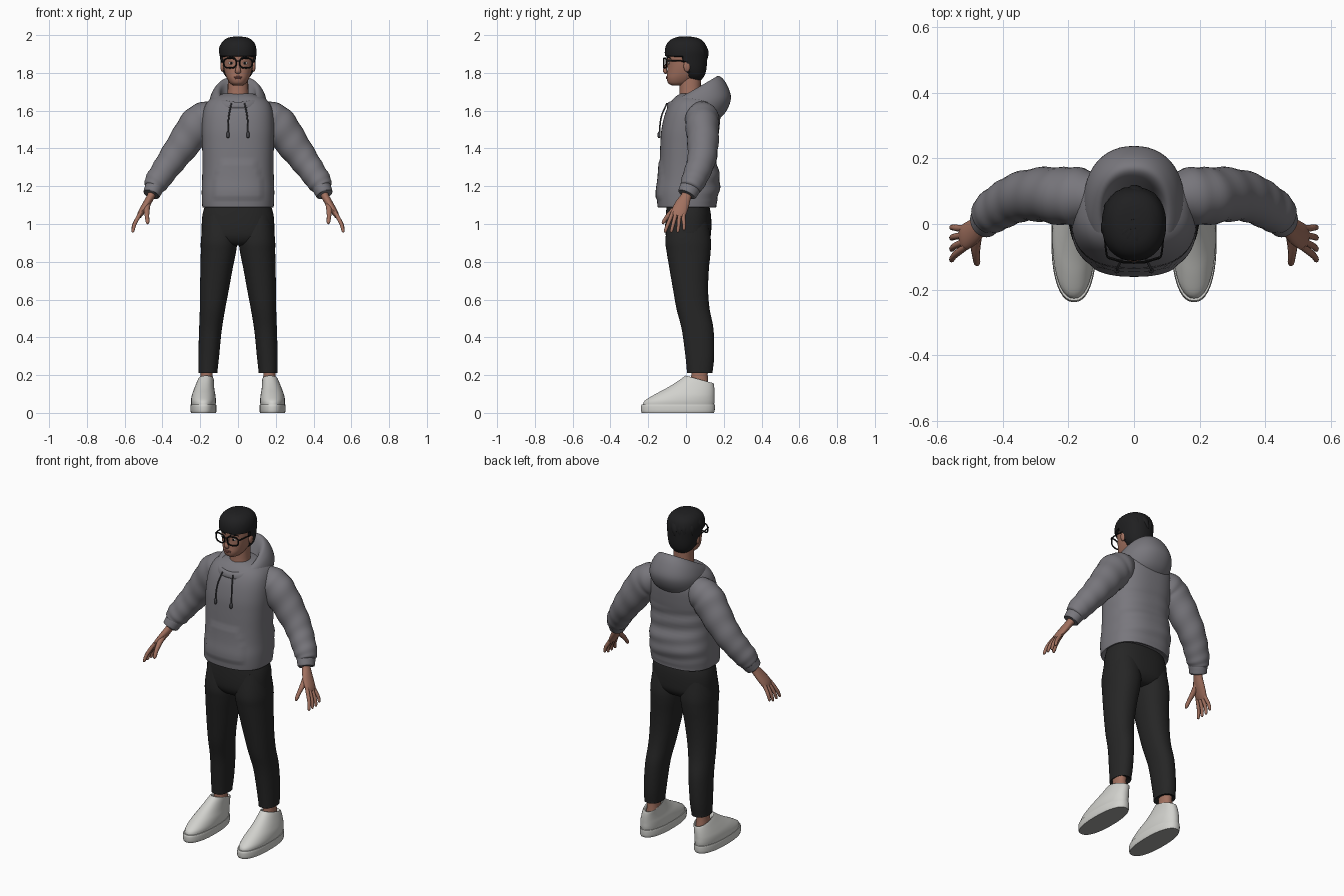
import bpy, bmesh, math, random
from mathutils import Vector

random.seed(4)


def mat(name, r, g, b):
    m = bpy.data.materials.new(name)
    m.diffuse_color = (r, g, b, 1)
    return m


GREY = mat("hoodie grey", 0.19, 0.185, 0.205)
CORD = mat("cord grey", 0.06, 0.06, 0.068)
BLACK = mat("trouser black", 0.019, 0.019, 0.019)
SKIN = mat("skin", 0.36, 0.165, 0.115)
LIP = mat("lips", 0.29, 0.11, 0.09)
HAIR = mat("hair black", 0.014, 0.014, 0.015)
FRAME = mat("frame black", 0.006, 0.006, 0.006)
WHITE = mat("shoe white", 0.64, 0.64, 0.61)
SOLE = mat("sole grey", 0.35, 0.35, 0.34)
EYE = mat("eye white", 0.75, 0.72, 0.7)


def spline(rows, n):
    """Smooth in-between rows through the given rows (Catmull-Rom)."""
    out = []
    for i in range(len(rows) - 1):
        p = [rows[max(i - 1, 0)], rows[i], rows[i + 1], rows[min(i + 2, len(rows) - 1)]]
        for k in range(n):
            t = k / n
            out.append([0.5 * (2 * b + (c - a) * t + (2 * a - 5 * b + 4 * c - d) * t * t
                               + (3 * b - a - 3 * c + d) * t ** 3) for a, b, c, d in zip(*p)])
    return out + [list(rows[-1])]


def finish(name, bm, material, mirror):
    bmesh.ops.recalc_face_normals(bm, faces=bm.faces)
    me = bpy.data.meshes.new(name)
    bm.to_mesh(me)
    bm.free()
    me.materials.append(material)
    ob = bpy.data.objects.new(name, me)
    bpy.context.collection.objects.link(ob)
    if mirror:
        ob.modifiers.new("mirror", 'MIRROR').use_mirror_merge = False
    return ob


def skin_rings(name, rings, material, mirror, closed=False):
    bm = bmesh.new()
    vs = [[bm.verts.new(p) for p in r] for r in rings]
    n = len(vs[0])
    pairs = list(zip(vs, vs[1:])) + ([(vs[-1], vs[0])] if closed else [])
    for a, b in pairs:
        for j in range(n):
            bm.faces.new((a[j], a[(j + 1) % n], b[(j + 1) % n], b[j]))
    if not closed:
        bm.faces.new(vs[0])
        bm.faces.new(vs[-1])
    return finish(name, bm, material, mirror)


def power(v, e):
    return math.copysign(abs(v) ** (2 / e), v)


def loft(name, rows, material, mirror=False, e=2.2, n=4, seg=40, x=0):
    """Rows: x centre, half width, front y, front z, back y, back z."""
    rings = []
    for cx, rx, fy, fz, by, bz in spline(rows, n):
        ring = []
        for j in range(seg):
            a = 2 * math.pi * j / seg
            s = power(math.sin(a), e)
            ring.append((cx + rx * power(math.cos(a), e),
                         (fy + by) / 2 + s * (by - fy) / 2, (fz + bz) / 2 + s * (bz - fz) / 2))
        rings.append(ring)
    return skin_rings(name, rings, material, mirror)


def level(rows, x=0):
    """Level rings from z, half width, front y, back y (and optional x centre)."""
    return [(r[4] if len(r) > 4 else x, r[1], r[2], r[0], r[3], r[0]) for r in rows]


def tube(name, rows, material, mirror=False, ref=(0, 1, 0), n=4, seg=14, fold=0, closed=False):
    """Rows: x, y, z, radius along ref, radius across it."""
    pts = [r for r in rows] if closed else spline(rows, n)
    m, rings = len(pts), []
    for i, (x, y, z, ra, rb) in enumerate(pts):
        p, q = (pts[i - 1], pts[(i + 1) % m]) if closed else (pts[max(i - 1, 0)], pts[min(i + 1, m - 1)])
        t = (Vector(q[:3]) - Vector(p[:3])).normalized()
        b = Vector(ref)
        b = (b - t * b.dot(t)).normalized()
        c = t.cross(b)
        ring = []
        for j in range(seg):
            a = 2 * math.pi * j / seg
            k = 1 + fold * math.sin(i * 1.1 + 1.5 * math.sin(a + 0.6))
            ring.append(Vector((x, y, z)) + b * ra * k * math.cos(a) + c * rb * k * math.sin(a))
        rings.append(ring)
    return skin_rings(name, rings, material, mirror, closed)


def ball(name, loc, size, material, mirror=False):
    bm = bmesh.new()
    bmesh.ops.create_uvsphere(bm, u_segments=16, v_segments=10, radius=1)
    for v in bm.verts:
        v.co = [l + s * c for l, s, c in zip(loc, size, v.co)]
    return finish(name, bm, material, mirror)


# hoodie body, with a pocket pushed out of the front
body = loft("hoodie_body", level([
    (1.10, .165, -.13, .135), (1.088, .185, -.148, .158), (1.105, .19, -.152, .162),
    (1.17, .192, -.155, .175), (1.24, .19, -.146, .18), (1.32, .188, -.14, .165),
    (1.42, .19, -.136, .166), (1.50, .192, -.13, .176), (1.58, .187, -.112, .182),
    (1.635, .17, -.088, .172), (1.67, .135, -.06, .155), (1.69, .08, -.03, .12)]),
    GREY, e=2.5, n=5, seg=64)
for v in body.data.vertices:
    x, y, z = v.co
    if y < -.05 and 1.14 < z < 1.33 and abs(x) < .13 - max(0, z - 1.22) * .4:
        v.co.y -= .006
    if y > 0 and 1.13 < z < 1.45:
        v.co.y += .004 * math.sin(z * 70 + x * 9)

# hood lying on the shoulders
loft("hood", [(0, .13, -.08, 1.60, .14, 1.53), (0, .15, -.10, 1.615, .205, 1.585),
              (0, .152, -.10, 1.632, .238, 1.665), (0, .137, -.092, 1.645, .215, 1.74),
              (0, .112, -.08, 1.645, .178, 1.782), (0, .094, -.07, 1.632, .145, 1.765),
              (0, .086, -.06, 1.61, .11, 1.69), (0, .07, -.05, 1.59, .09, 1.63)],
     GREY, n=5, seg=48)

# sleeves and cuffs
tube("sleeve", [(.10, .08, 1.60, .06, .06), (.165, .085, 1.565, .086, .088),
                (.215, .085, 1.522, .088, .098), (.28, .09, 1.435, .083, .088),
                (.345, .083, 1.345, .076, .077), (.395, .06, 1.275, .07, .069),
                (.432, .036, 1.22, .064, .064), (.448, .022, 1.19, .054, .05),
                (.449, .021, 1.188, .03, .03)], GREY, True, n=6, seg=28, fold=.022)
tube("cuff", [(.437, .03, 1.205, .045, .04), (.44, .027, 1.2, .055, .05), (.452, .012, 1.172, .053, .047),
              (.459, .004, 1.156, .048, .043), (.457, .006, 1.16, .03, .025)],
     GREY, True, seg=24)

# drawstrings with end knobs
tube("drawstring", [(.035, -.1, 1.64, .004, .004), (.047, -.127, 1.58, .004, .004),
                    (.052, -.137, 1.53, .004, .004), (.053, -.14, 1.48, .004, .004)],
     CORD, True, seg=8)
tube("drawstring_end", [(.053, -.14, 1.49, .004, .004), (.053, -.142, 1.48, .008, .008),
                        (.053, -.142, 1.462, .008, .008), (.053, -.14, 1.455, .003, .003)],
     CORD, True, seg=8)

# trousers
loft("trouser_seat", level([(1.11, .17, -.1, .12), (1.05, .188, -.107, .132), (.98, .192, -.11, .134),
                            (.93, .185, -.104, .128), (.895, .12, -.08, .1), (.885, .05, -.04, .06)]),
     BLACK, e=2.4)
loft("trouser_leg", level([
    (1.05, .085, -.09, .11, .095), (.92, .096, -.109, .131, .1), (.85, .093, -.102, .13, .104),
    (.76, .085, -.087, .121, .114), (.65, .076, -.068, .117, .125), (.55, .067, -.05, .125, .135),
    (.44, .06, -.022, .146, .146), (.3, .055, -.003, .149, .155), (.22, .05, .005, .141, .159),
    (.214, .049, .006, .14, .159), (.222, .032, .025, .12, .16)]), BLACK, True)

# ankles and shoes
loft("ankle", level([(.26, .034, .025, .118), (.2, .032, .028, .115), (.14, .036, .02, .12),
                     (.1, .036, .02, .12)], .166), SKIN, True, seg=20)
sole = loft("shoe_sole", level([(0, .066, -.234, .148), (.012, .069, -.238, .152), (.035, .069, -.238, .153),
                                (.045, .067, -.234, .152)], .183), WHITE, True, e=2.3)
sole.data.materials.append(SOLE)
for f in sole.data.polygons:
    f.material_index = int(f.center.z < .005 and abs(f.normal.z) > .9)
loft("shoe_upper", [
    (.183, .064, -.228, .04, .148, .04), (.183, .066, -.218, .065, .151, .062),
    (.182, .063, -.165, .098, .151, .085), (.18, .056, -.105, .13, .151, .105),
    (.176, .049, -.055, .16, .15, .13), (.171, .043, -.012, .19, .147, .152),
    (.169, .04, .0, .197, .142, .158), (.168, .035, .012, .185, .132, .15),
    (.167, .033, .025, .14, .12, .125)], WHITE, True)

# hands: palm, four fingers, thumb
tube("palm", [(.445, .016, 1.18, .028, .024), (.462, 0, 1.145, .028, .021), (.485, -.02, 1.105, .038, .02),
              (.512, -.038, 1.062, .041, .017), (.524, -.045, 1.04, .034, .012)], SKIN, True, seg=18)
for i, o in enumerate((.029, .01, -.01, -.029)):
    d = .012 * (abs(i - 1.6) > 1.5)
    tube("finger", [(.512, -.04 + o, 1.065, .01, .01), (.532, -.048 + 1.2 * o, 1.03, .0105, .011),
                    (.549, -.054 + 1.5 * o, .995 + d / 2, .0095, .01),
                    (.556, -.06 + 1.7 * o, .963 + d, .008, .008),
                    (.556, -.061 + 1.7 * o, .955 + d, .003, .003)], SKIN, True, seg=10)
tube("thumb", [(.475, -.02, 1.12, .015, .015), (.483, -.06, 1.08, .016, .015), (.482, -.095, 1.045, .012, .012),
               (.479, -.118, 1.012, .01, .01), (.478, -.124, 1.0, .004, .004)],
     SKIN, True, ref=(1, 0, 0), seg=10)

# head, neck and face
loft("neck", level([(1.58, .09, -.06, .1), (1.64, .068, -.045, .085), (1.69, .056, -.035, .078),
                    (1.79, .054, -.035, .08)]), SKIN, seg=24)
loft("head", level([(1.734, .025, -.075, -.02), (1.745, .042, -.094, .02), (1.77, .058, -.102, .055),
                    (1.80, .07, -.1, .085), (1.84, .079, -.098, .1), (1.88, .082, -.1, .104),
                    (1.92, .08, -.098, .1), (1.96, .06, -.075, .075), (1.98, .025, -.035, .035)]),
     SKIN, e=2.3)
tube("nose", [(0, -.096, 1.862, .006, .007), (0, -.104, 1.84, .008, .009), (0, -.112, 1.816, .01, .014),
              (0, -.107, 1.804, .01, .015), (0, -.1, 1.8, .004, .006)], SKIN, seg=12)
ball("upper_lip", (0, -.1, 1.7785, ), (.022, .006, .0045), LIP)
ball("lower_lip", (0, -.1, 1.7715), (.019, .0065, .005), LIP)
ball("ear", (.083, .005, 1.835), (.01, .018, .03), SKIN, True)
ball("eye", (.036, -.091, 1.852), (.014, .005, .007), EYE, True)
ball("iris", (.036, -.095, 1.852), (.006, .003, .006), FRAME, True)
tube("eyebrow", [(.015, -.099, 1.876, .003, .003), (.035, -.098, 1.884, .004, .005),
                 (.06, -.082, 1.878, .002, .002)], HAIR, True, seg=8)

# glasses
rim = []
for j in range(32):
    a = 2 * math.pi * j / 32
    x = .042 + .033 * power(math.cos(a), 2.8)
    rim.append((x, -.117 + max(0, x - .03) * .3, 1.852 + .026 * power(math.sin(a), 2.8), .004, .0042))
tube("glasses_rim", rim, FRAME, True, seg=8, closed=True)
tube("glasses_bridge", [(-.012, -.116, 1.86, .003, .003), (0, -.118, 1.864, .003, .003),
                        (.012, -.116, 1.86, .003, .003)], FRAME, seg=8)
tube("glasses_temple", [(.073, -.105, 1.864, .004, .005), (.083, -.095, 1.865, .003, .005),
                        (.089, -.04, 1.864, .003, .004), (.09, .012, 1.86, .003, .004)],
     FRAME, True, ref=(1, 0, 0), seg=8)

# hair cap: below the hairline it is tucked inside the head
cap = loft("hair_cap", level([
    (1.762, .045, .0, .08), (1.785, .068, -.03, .098), (1.82, .085, -.08, .108), (1.87, .094, -.107, .112),
    (1.92, .098, -.112, .112), (1.96, .086, -.098, .098), (1.984, .058, -.065, .065),
    (1.992, .02, -.02, .02)]), HAIR, n=5, seg=48)
for v in cap.data.vertices:
    line = 1.888 - .128 * min(1, max(0, (v.co.y + .025) / .05))
    if v.co.z < line:
        v.co.x *= .76
        v.co.y *= .76

# hair locks swept out from the crown
for i in range(30):
    az = 2 * math.pi * i / 30 + random.uniform(-.1, .1)
    front = -math.sin(az) > -.2
    end = random.uniform(1.2, 1.5) if front else random.uniform(1.3, 1.75)
    begin, turn = random.uniform(.1, .5), random.uniform(.1, .5)
    lift = random.uniform(.97, 1.04)
    rows = []
    for k in range(5):
        t = k / 4
        p, q = begin + (end - begin) * t, az + turn * (t - .5)
        w = (.012, .022, .024, .018, .004)[k]
        rows.append((.096 * lift * math.sin(p) * math.cos(q), .11 * lift * math.sin(p) * math.sin(q),
                     1.886 + .102 * math.cos(p), w, w * .5))
    tube("hair_lock", rows, HAIR, ref=(-math.sin(az), math.cos(az), 0), seg=8)

# smooth shading with crisp edges
for ob in bpy.context.collection.objects:
    ob.select_set(True)
    bpy.context.view_layer.objects.active = ob
bpy.ops.object.shade_smooth_by_angle(angle=math.radians(45))
